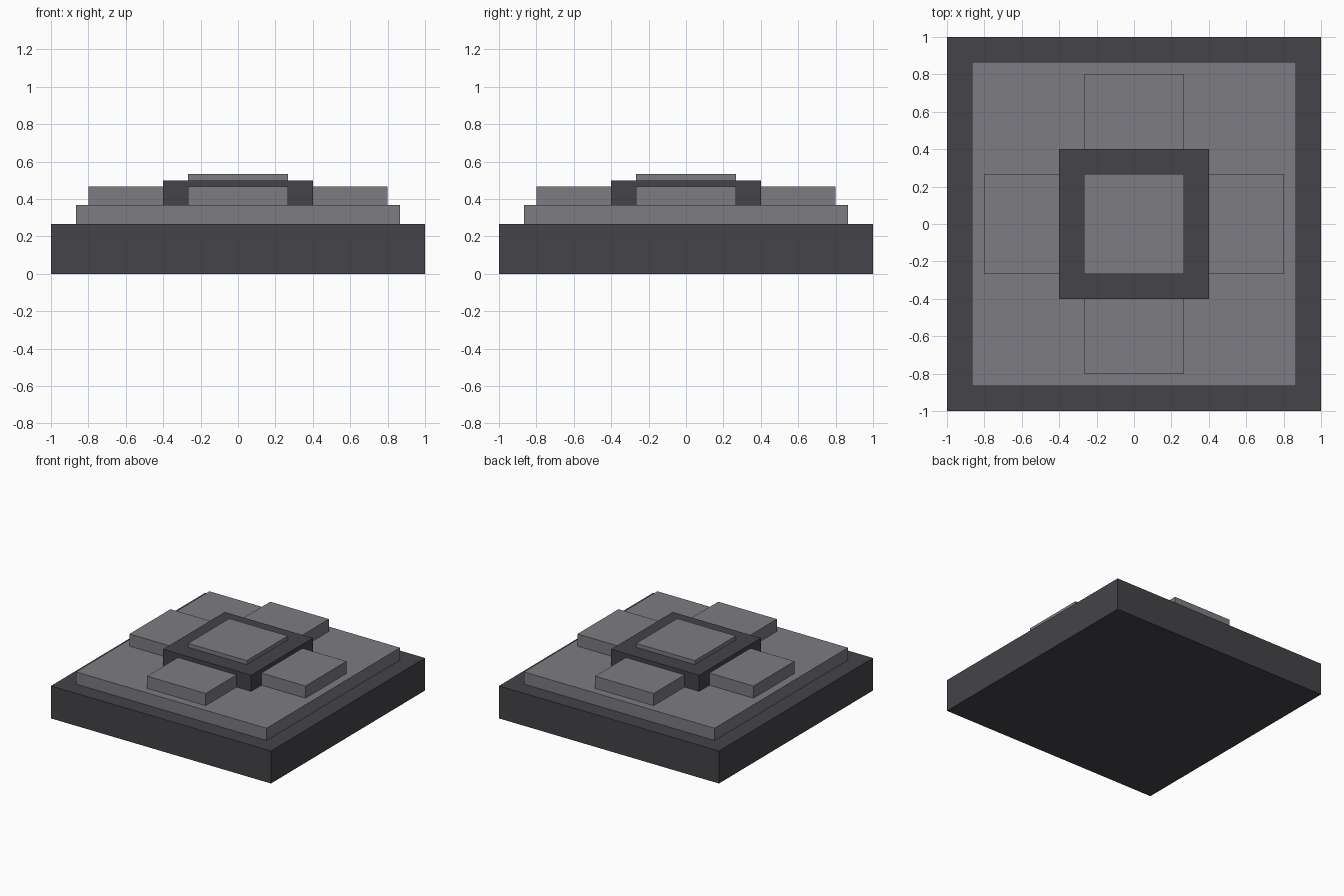
import bpy
import bmesh
from mathutils import Matrix, Vector

cube = bpy.data.objects.get("Cube")
if cube:
    bpy.data.objects.remove(cube, do_unlink=True)


def make_material(name, rgb):
    mat = bpy.data.materials.new(name)
    mat.use_nodes = True
    color = (*rgb, 1.0)
    mat.diffuse_color = color
    mat.node_tree.nodes["Principled BSDF"].inputs["Base Color"].default_value = color
    return mat


dark = make_material("dark grey", (0.058, 0.056, 0.065))
light = make_material("light grey", (0.205, 0.2, 0.22))


def slab(name, size, bottom, top, mat, center=(0, 0)):
    """Box with the given footprint, between two heights."""
    bm = bmesh.new()
    place = Matrix.Translation((*center, (bottom + top) / 2))
    scale = Matrix.Diagonal((size[0], size[1], top - bottom, 1))
    bmesh.ops.create_cube(bm, size=1, matrix=place @ scale)
    mesh = bpy.data.meshes.new(name)
    bm.to_mesh(mesh)
    bm.free()
    mesh.materials.append(mat)
    obj = bpy.data.objects.new(name, mesh)
    bpy.context.collection.objects.link(obj)
    return obj


# Stacked square tiers
BASE_TOP, PLATE_TOP, CORE_TOP = 0.267, 0.367, 0.5
slab("base", (2, 2), 0, BASE_TOP, dark)
slab("upper_plate", (1.733, 1.733), BASE_TOP, PLATE_TOP, light)
slab("center_block", (0.8, 0.8), PLATE_TOP, CORE_TOP, dark)
slab("center_cap", (0.533, 0.533), CORE_TOP, 0.533, light)

# Four raised pads around the center block
for side, (dx, dy) in {"left": (1, 0), "right": (-1, 0),
                       "back": (0, 1), "front": (0, -1)}.items():
    size = (0.4, 0.533) if dx else (0.533, 0.4)
    slab(side + "_pad", size, PLATE_TOP, 0.467, light, Vector((dx, dy)) * 0.6)
